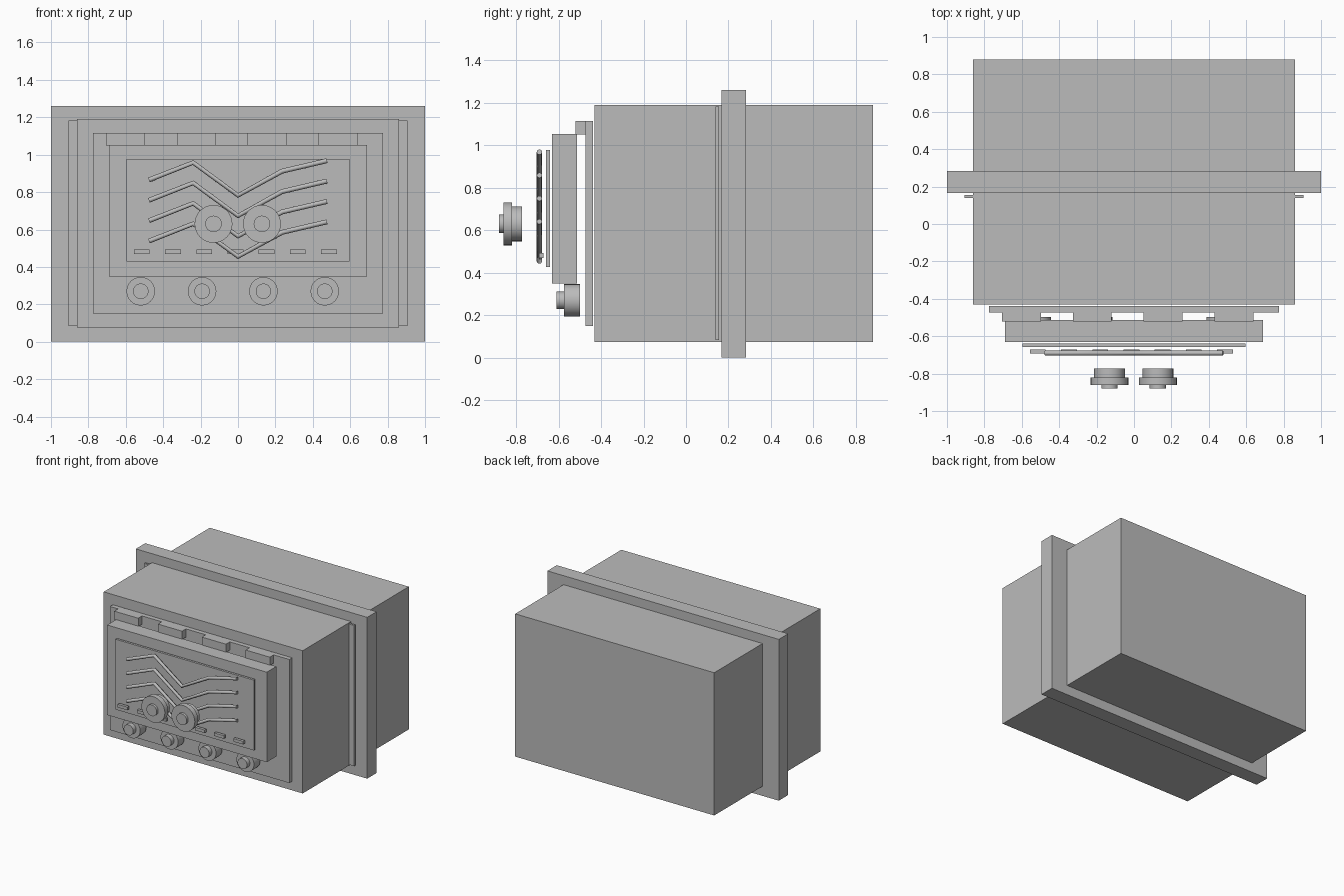
import bpy
import math
from mathutils import Vector

old = bpy.data.objects.get("Cube")
if old:
    bpy.data.objects.remove(old, do_unlink=True)

grey = bpy.data.materials.new("plain grey")
grey.use_nodes = True
grey.diffuse_color = (0.5, 0.5, 0.5, 1)
grey.node_tree.nodes["Principled BSDF"].inputs["Base Color"].default_value = grey.diffuse_color


def box(name, x0, x1, y0, y1, z0, z1):
    """Box between two opposite corners."""
    bpy.ops.mesh.primitive_cube_add(size=1, location=((x0 + x1) / 2, (y0 + y1) / 2, (z0 + z1) / 2))
    ob = bpy.context.object
    ob.name = name
    ob.scale = (x1 - x0, y1 - y0, z1 - z0)
    bpy.ops.object.transform_apply(location=False, rotation=False, scale=True)
    ob.data.materials.append(grey)
    return ob


def disc(name, x, z, radius, y0, y1):
    """Cylinder lying along y."""
    bpy.ops.mesh.primitive_cylinder_add(vertices=32, radius=radius, depth=y1 - y0,
                                        location=(x, (y0 + y1) / 2, z),
                                        rotation=(math.pi / 2, 0, 0))
    ob = bpy.context.object
    ob.name = name
    ob.data.materials.append(grey)
    bpy.ops.object.shade_smooth_by_angle()
    return ob


def rod(name, points, radius):
    """Round capped rod along a bent path."""
    curve = bpy.data.curves.new(name, "CURVE")
    curve.dimensions = "3D"
    curve.bevel_depth = radius
    curve.bevel_resolution = 2
    curve.use_fill_caps = True
    spline = curve.splines.new("POLY")
    spline.points.add(len(points) - 1)
    for p, co in zip(spline.points, points):
        p.co = (*co, 1)
    curve.materials.append(grey)
    ob = bpy.data.objects.new(name, curve)
    bpy.context.collection.objects.link(ob)
    return ob


# Housing, mounting flange and gasket
box("housing", -0.86, 0.86, -0.43, 0.88, 0.075, 1.19)
box("mounting_flange", -1, 1, 0.167, 0.283, 0, 1.26)
box("gasket", -0.907, 0.907, 0.139, 0.155, 0.083, 1.182)

# Front panel with a row of tabs along the top
box("front_panel", -0.775, 0.775, -0.473, -0.438, 0.15, 1.115)
for i in range(4):
    x = -0.602 + i * 0.379
    box(f"top_tab_{i + 1}", x - 0.104, x + 0.104, -0.52, -0.473, 1.05, 1.115)

# Display block and screen
box("display_block", -0.69, 0.69, -0.63, -0.513, 0.35, 1.053)
box("screen", -0.597, 0.597, -0.658, -0.64, 0.428, 0.977)

# Traces and tick marks on the screen
trace = [(-0.476, 0.865), (-0.24, 0.958), (0, 0.782), (0.236, 0.912), (0.476, 0.968)]
for i in range(4):
    rod(f"screen_trace_{i + 1}", [(x, -0.69, z - i * 0.109) for x, z in trace], 0.013)
for i in range(7):
    x = -0.514 + i * 0.1667
    box(f"tick_mark_{i + 1}", x - 0.042, x + 0.042, -0.692, -0.67, 0.469, 0.493)

# Pair of large stepped dials
for side, x in (("right", -0.131), ("left", 0.128)):
    disc(f"{side}_dial_base", x, 0.63, 0.082, -0.82, -0.772)
    disc(f"{side}_dial_rim", x, 0.63, 0.101, -0.86, -0.82)
    disc(f"{side}_dial_cap", x, 0.63, 0.044, -0.88, -0.86)

# Row of small knobs below the display
for i in range(4):
    x = -0.52 + i * 0.328
    disc(f"small_knob_{i + 1}", x, 0.27, 0.076, -0.574, -0.498)
    disc(f"small_knob_cap_{i + 1}", x, 0.27, 0.041, -0.61, -0.574)
